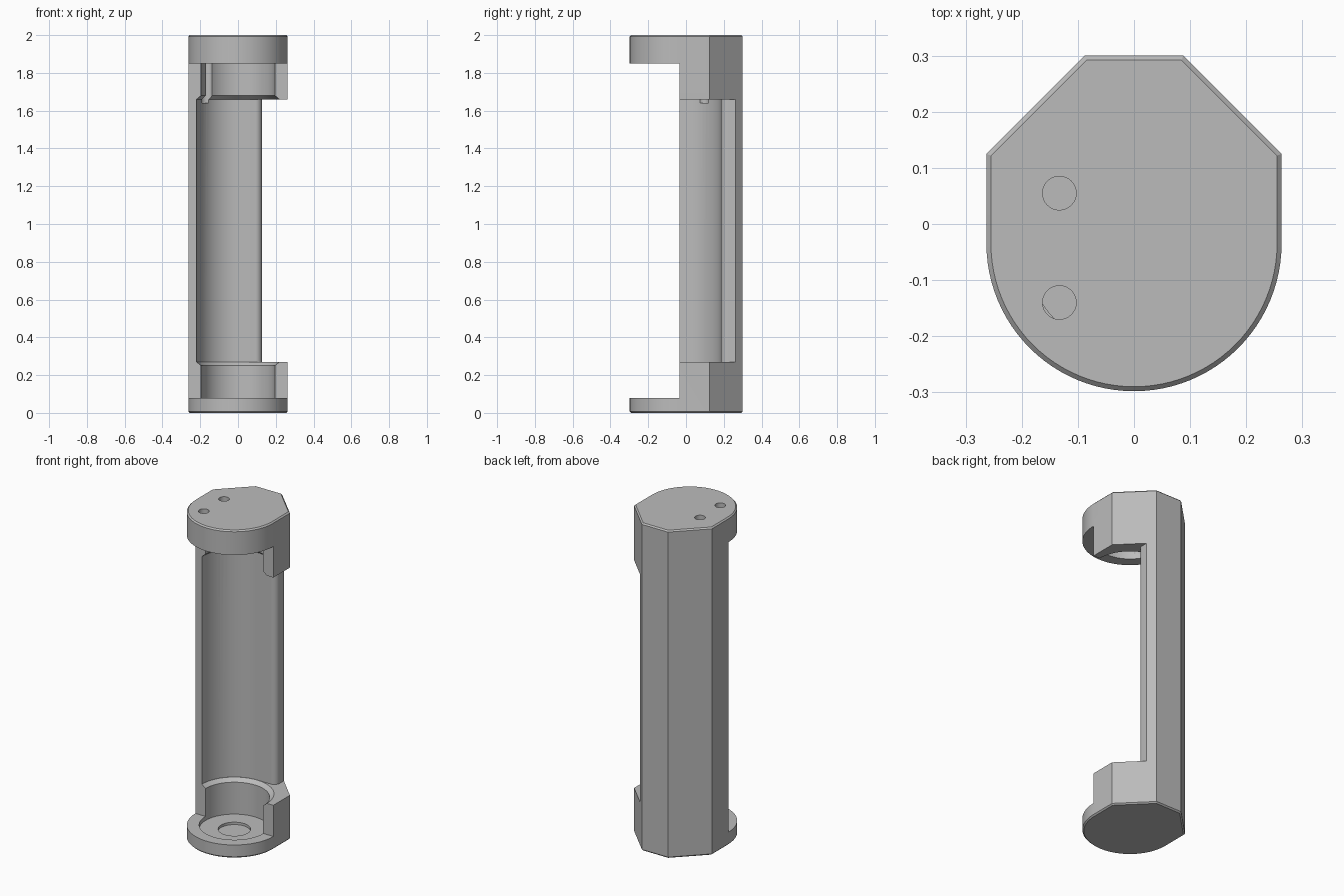
import bpy, bmesh, math
from mathutils import Matrix

if "Cube" in bpy.data.objects:
    bpy.data.objects.remove(bpy.data.objects["Cube"], do_unlink=True)

CY = -0.035      # y of the bore axis
R_OUT = 0.263    # outer radius of the rounded front


def arc(cx, cy, r, a0, a1, n):
    return [(cx + r * math.cos(math.radians(a0 + (a1 - a0) * i / n)),
             cy + r * math.sin(math.radians(a0 + (a1 - a0) * i / n))) for i in range(n + 1)]


def make_object(name, bm):
    bmesh.ops.recalc_face_normals(bm, faces=bm.faces)
    mesh = bpy.data.meshes.new(name)
    bm.to_mesh(mesh)
    bm.free()
    obj = bpy.data.objects.new(name, mesh)
    bpy.context.collection.objects.link(obj)
    return obj


def prism(name, outline, z0, z1, bevel=0):
    bm = bmesh.new()
    base = bm.faces.new([bm.verts.new((x, y, z0)) for x, y in outline])
    top = bmesh.ops.extrude_face_region(bm, geom=[base])["geom"]
    bmesh.ops.translate(bm, vec=(0, 0, z1 - z0),
                        verts=[v for v in top if isinstance(v, bmesh.types.BMVert)])
    if bevel:
        rim = [e for e in bm.edges if abs(e.verts[0].co.z - e.verts[1].co.z) < 1e-5]
        bmesh.ops.bevel(bm, geom=rim, offset=bevel, segments=1, affect='EDGES')
    return make_object(name, bm)


def lathe(name, profile, x=0, y=CY, steps=64):
    bm = bmesh.new()
    verts = [bm.verts.new((r, 0, z)) for r, z in profile]
    edges = [bm.edges.new(pair) for pair in zip(verts, verts[1:])]
    bmesh.ops.spin(bm, geom=verts + edges, cent=(0, 0, 0), axis=(0, 0, 1),
                   angle=math.tau, steps=steps)
    bmesh.ops.remove_doubles(bm, verts=bm.verts, dist=1e-5)
    bmesh.ops.transform(bm, matrix=Matrix.Translation((x, y, 0)), verts=bm.verts)
    return make_object(name, bm)


def rod(name, x, y, r, z0, z1):
    return lathe(name, [(0, z0), (r, z0), (r, z1), (0, z1)], x, y, 32)


# Holder body: half-round front, chamfered back corners
half_round = arc(0, CY, R_OUT, 180, 360, 48)
outline = half_round + [(R_OUT, 0.125), (0.088, 0.3), (-0.088, 0.3), (-R_OUT, 0.125)]
body = prism("holder_body", outline, 0, 2, bevel=0.008)

cutters = []

# Open front between the two end caps
cutters.append(prism("front_opening", [(-1, -1), (1, -1), (1, CY), (-1, CY)], 0.08, 1.85))

# Long trough, open on one side with a rounded lip
trough = ([(-0.22, -0.1)] + arc(0, CY, 0.22, 180, 90, 16)
          + arc(0.092, 0.22, 0.035, -90, 0, 8) + [(0.127, 0.5), (0.5, 0.5), (0.5, -0.1)])
cutters.append(prism("side_opening", trough, 0.27, 1.66))

# End sockets with tapered mouths
cutters.append(lathe("socket_bore", [
    (0, 0.055), (0.195, 0.055), (0.195, 0.25), (0.219, 0.27), (0.18, 0.3),
    (0.18, 1.63), (0.219, 1.66), (0.195, 1.68), (0.195, 1.92), (0, 1.92)]))
cutters.append(rod("contact_recess", 0, CY, 0.09, 0.04, 0.1))

# Wire groove and the two holes through the upper cap
cutters.append(rod("wire_groove", -0.165, 0.09, 0.031, 1.64, 1.9))
for y in (0.055, -0.14):
    cutters.append(rod("wire_hole", -0.133, y, 0.03, 1.88, 2.1))

# Cut every opening, then discard the cutters
bpy.context.view_layer.objects.active = body
body.select_set(True)
for cutter in cutters:
    mod = body.modifiers.new(cutter.name, 'BOOLEAN')
    mod.operation = 'DIFFERENCE'
    mod.solver = 'EXACT'
    mod.object = cutter
    bpy.ops.object.modifier_apply(modifier=mod.name)
    bpy.data.objects.remove(cutter, do_unlink=True)

bpy.ops.object.shade_smooth_by_angle(angle=math.radians(25))

# Plain grey plastic
grey = bpy.data.materials.new("grey_plastic")
grey.use_nodes = True
colour = (0.5, 0.5, 0.5, 1)
grey.diffuse_color = colour
grey.node_tree.nodes["Principled BSDF"].inputs["Base Color"].default_value = colour
body.data.materials.clear()
body.data.materials.append(grey)
